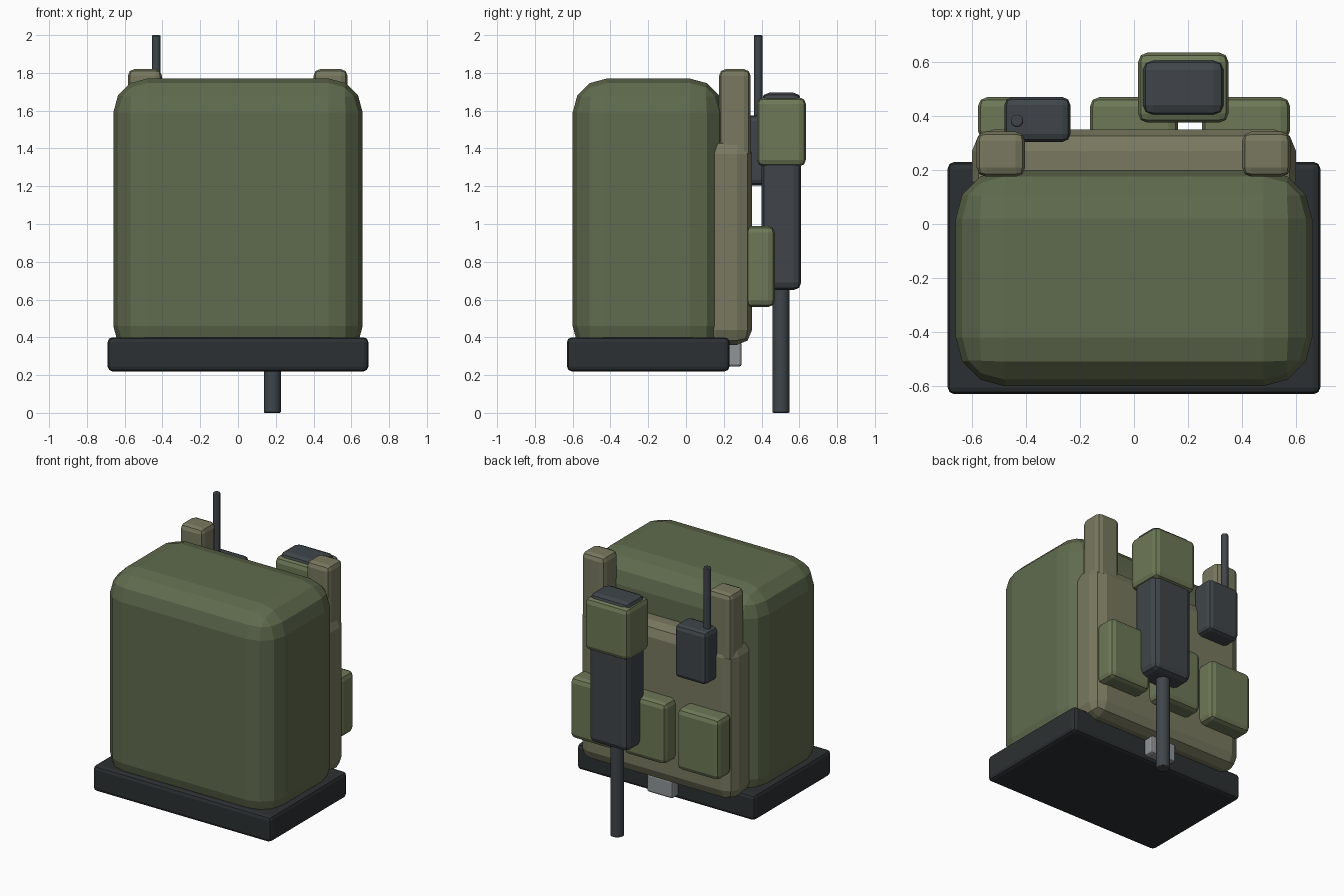
import bpy

if "Cube" in bpy.data.objects:
    bpy.data.objects.remove(bpy.data.objects["Cube"])


def mat(name, r, g, b):
    m = bpy.data.materials.new(name)
    m.diffuse_color = (r, g, b, 1)
    m.use_nodes = True
    m.node_tree.nodes["Principled BSDF"].inputs["Base Color"].default_value = m.diffuse_color
    return m


GREEN = mat("green", 0.115, 0.145, 0.075)
OLIVE = mat("olive", 0.155, 0.19, 0.095)
TAN = mat("tan", 0.19, 0.19, 0.115)
BLACK = mat("black", 0.025, 0.03, 0.032)
STEEL = mat("dark_steel", 0.05, 0.06, 0.068)
GREY = mat("grey", 0.28, 0.30, 0.31)


def box(name, x, y, z, bevel, material, segments=2):
    """Bevelled box from (min, max) pairs on each axis."""
    bpy.ops.mesh.primitive_cube_add(size=1, location=[(a + b) / 2 for a, b in (x, y, z)])
    o = bpy.context.object
    o.name = name
    o.scale = [b - a for a, b in (x, y, z)]
    bpy.ops.object.transform_apply(location=False, rotation=False, scale=True)
    mod = o.modifiers.new("Bevel", 'BEVEL')
    mod.width = bevel
    mod.segments = segments
    o.data.materials.append(material)
    return o


def rod(name, x, y, z, radius, material, bevel=0.006):
    bpy.ops.mesh.primitive_cylinder_add(vertices=16, radius=radius, depth=z[1] - z[0],
                                        location=(x, y, (z[0] + z[1]) / 2))
    o = bpy.context.object
    o.name = name
    mod = o.modifiers.new("Bevel", 'BEVEL')
    mod.width = bevel
    mod.segments = 2
    mod.limit_method = 'ANGLE'
    o.data.materials.append(material)
    bpy.ops.object.shade_smooth_by_angle()
    return o


# Torso block and belt
box("torso", (-0.66, 0.66), (-0.60, 0.20), (0.28, 1.77), 0.18, GREEN, 3)
box("belt", (-0.69, 0.69), (-0.63, 0.23), (0.22, 0.40), 0.025, BLACK)
box("belt_buckle", (-0.10, 0.10), (0.20, 0.295), (0.245, 0.375), 0.015, GREY)

# Back panel with shoulder straps
box("back_panel", (-0.60, 0.60), (0.08, 0.35), (0.36, 1.45), 0.08, TAN)
for side, sx in (("left", -0.493), ("right", 0.49)):
    box("shoulder_strap_" + side, (sx - 0.09, sx + 0.09), (0.175, 0.342), (1.34, 1.82), 0.035, TAN)

# Row of pouches
for i, px in enumerate((-0.415, 0, 0.415)):
    box(f"pouch_{i + 1}", (px - 0.163, px + 0.163), (0.31, 0.47), (0.56, 0.99), 0.035, OLIVE)

# Radio with antenna
box("radio", (-0.48, -0.235), (0.304, 0.47), (1.205, 1.575), 0.03, STEEL)
rod("antenna", -0.433, 0.382, (1.5, 2.0), 0.023, STEEL)

# Slung weapon: body, padded cover, barrel
box("weapon_body", (0.03, 0.335), (0.40, 0.61), (0.65, 1.695), 0.04, STEEL)
box("weapon_cover", (0.015, 0.35), (0.375, 0.635), (1.305, 1.67), 0.035, OLIVE)
rod("weapon_barrel", 0.182, 0.503, (0.0, 0.75), 0.045, STEEL)
